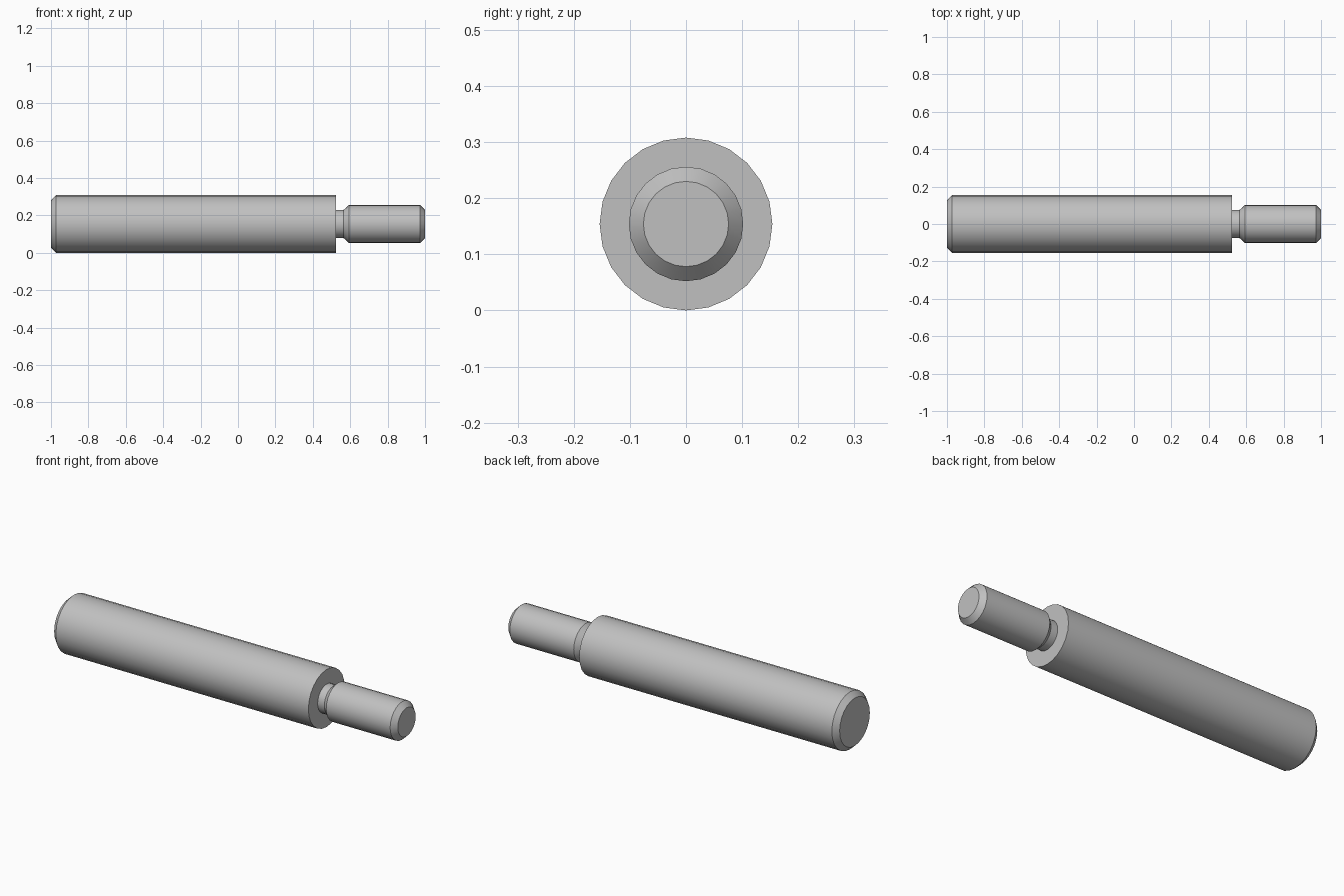
import bpy, bmesh, math

cube = bpy.data.objects.get("Cube")
if cube:
    bpy.data.objects.remove(cube, do_unlink=True)

SIDES = 24
RADIUS = 0.154   # main shaft radius, also the height of the axis

steel = bpy.data.materials.new("light grey steel")
steel.use_nodes = True
grey = (0.53, 0.53, 0.53, 1.0)
steel.diffuse_color = grey
steel.node_tree.nodes["Principled BSDF"].inputs["Base Color"].default_value = grey


def lathe(name, profile, cap_start=False, cap_end=False):
    """Revolve (x, radius) points about the long axis."""
    bm = bmesh.new()
    rings = []
    for x, r in profile:
        rings.append([bm.verts.new((x,
                                    r * math.cos(math.tau * i / SIDES),
                                    r * math.sin(math.tau * i / SIDES)))
                      for i in range(SIDES)])
    for a, b in zip(rings, rings[1:]):
        for i in range(SIDES):
            j = (i + 1) % SIDES
            bm.faces.new((a[i], b[i], b[j], a[j]))
    if cap_start:
        bm.faces.new(rings[0])
    if cap_end:
        bm.faces.new(list(reversed(rings[-1])))
    bmesh.ops.recalc_face_normals(bm, faces=bm.faces[:])
    # Open tubes still need their walls to face outwards
    wall = max(bm.faces, key=lambda f: abs(f.normal.y))
    if wall.normal.dot(wall.calc_center_median()) * 1.0 < 0 and abs(wall.normal.x) < 0.1:
        bmesh.ops.reverse_faces(bm, faces=bm.faces[:])
    mesh = bpy.data.meshes.new(name)
    bm.to_mesh(mesh)
    bm.free()
    mesh.materials.append(steel)
    obj = bpy.data.objects.new(name, mesh)
    obj.location.z = RADIUS
    bpy.context.collection.objects.link(obj)
    bpy.ops.object.select_all(action='DESELECT')
    obj.select_set(True)
    bpy.context.view_layer.objects.active = obj
    bpy.ops.object.shade_smooth_by_angle(angle=math.radians(30))
    return obj


# Long shaft: chamfered outer end, flat shoulder around the neck
lathe("shaft", [(-1.0, 0.128), (-0.972, RADIUS), (0.525, RADIUS), (0.525, 0.076)],
      cap_start=True)

# Narrow undercut between shaft and stud
lathe("neck", [(0.525, 0.076), (0.565, 0.076)])

# Stud with a chamfer at each end
lathe("end_stud", [(0.565, 0.076), (0.594, 0.102), (0.973, 0.102), (1.0, 0.076)],
      cap_end=True)
